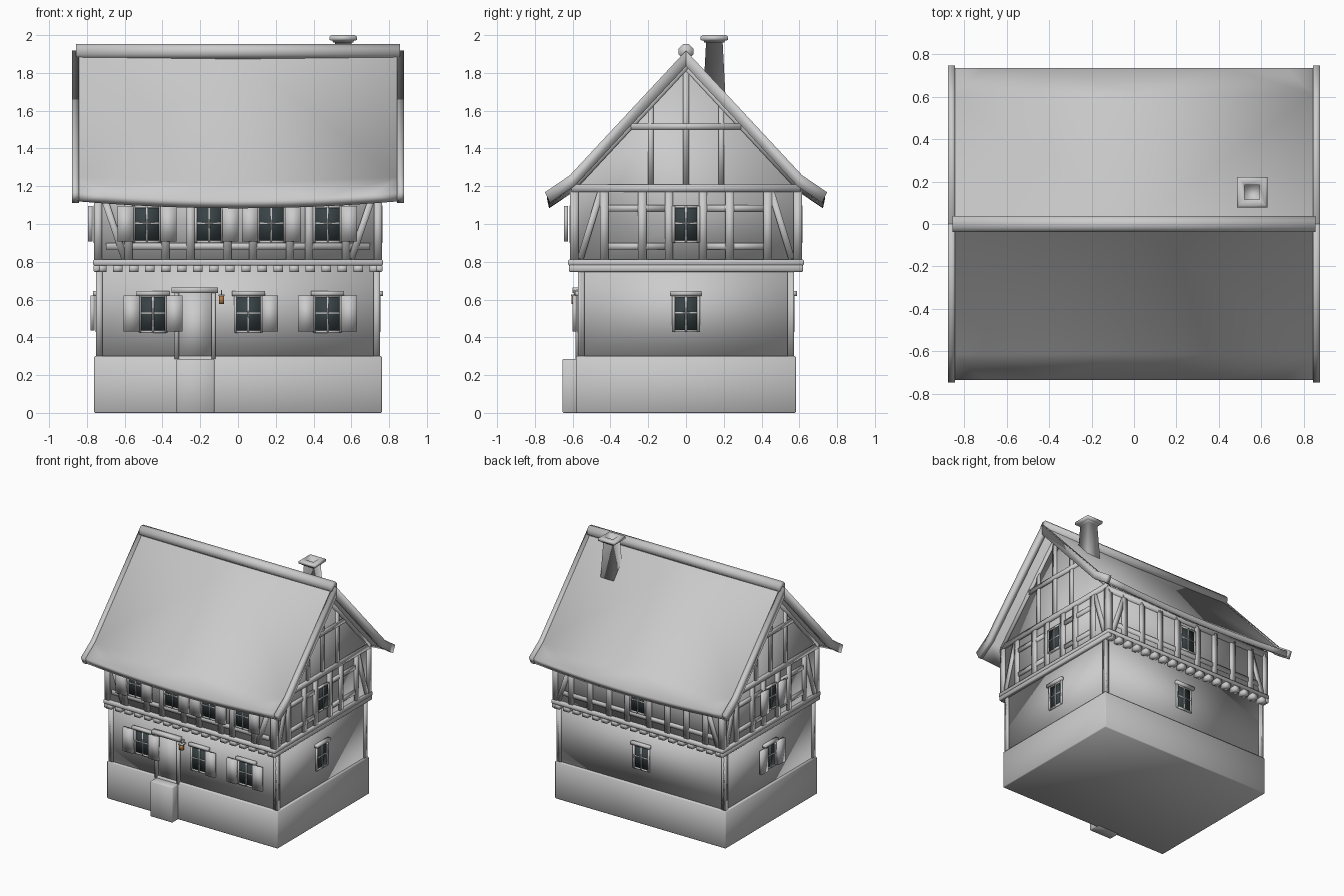
import bpy, bmesh, math
from mathutils import Vector

if "Cube" in bpy.data.objects:
    bpy.data.objects.remove(bpy.data.objects["Cube"])

parts = {}

def bm_of(name):
    return parts.setdefault(name, bmesh.new())

# Map (along wall, outward depth, height) to world for each side of the house
SIDES = {
    "front": lambda u, d, z: (u, -d, z),
    "back": lambda u, d, z: (-u, d, z),
    "right": lambda u, d, z: (d, u, z),
    "left": lambda u, d, z: (-d, -u, z),
}

def prism(name, side, pts, d0, d1):
    bm, f = bm_of(name), SIDES[side]
    a = [bm.verts.new(f(u, d0, z)) for u, z in pts]
    b = [bm.verts.new(f(u, d1, z)) for u, z in pts]
    bm.faces.new(a)
    bm.faces.new(b[::-1])
    n = len(pts)
    for i in range(n):
        j = (i + 1) % n
        bm.faces.new((a[i], b[i], b[j], a[j]))

def slab(name, side, u0, u1, z0, z1, d0, d1):
    prism(name, side, [(u0, z0), (u1, z0), (u1, z1), (u0, z1)], d0, d1)

def bar(name, side, p, q, w, d0, d1):
    p, q = Vector(p), Vector(q)
    t = (q - p).normalized()
    n = Vector((-t.y, t.x)) * w / 2
    prism(name, side, [p - n, q - n, q + n, p + n], d0, d1)

def loft(name, rings, cx, cy):
    bm = bm_of(name)
    loops = [[bm.verts.new((cx + sx * h, cy + sy * h, z))
              for sx, sy in ((-1, -1), (1, -1), (1, 1), (-1, 1))] for h, z in rings]
    for a, b in zip(loops, loops[1:]):
        for i in range(4):
            bm.faces.new((a[i], a[(i + 1) % 4], b[(i + 1) % 4], b[i]))
    bm.faces.new(loops[0][::-1])
    bm.faces.new(loops[-1])

# Plinth, door step and walls
slab("plinth", "front", -0.762, 0.762, 0, 0.3, -0.582, 0.582)
slab("door_step", "front", -0.325, -0.125, 0, 0.285, 0.55, 0.655)
slab("ground_floor_wall", "front", -0.742, 0.742, 0.29, 0.79, -0.562, 0.562)
prism("upper_wall", "right", [(-0.6, 0.79), (0.6, 0.79), (0.6, 1.19), (0, 1.85), (-0.6, 1.19)], -0.747, 0.747)
for s, e, d in (("front", 0.752, 0.562), ("back", 0.752, 0.562), ("right", 0.572, 0.742), ("left", 0.572, 0.742)):
    for k in (-1, 1):
        a, b = sorted((k * e, k * (e - 0.035)))
        slab("corner_boards", s, a, b, 0.3, 0.75, d - 0.01, d + 0.01)

# Jetty: sill beam all round, joist ends front and back, bands at the sides
slab("sill_beam", "front", -0.767, 0.767, 0.78, 0.812, -0.625, 0.625)
for s in ("front", "back"):
    for i in range(18):
        u = -0.722 + i * 1.444 / 17
        slab("joist_ends", s, u - 0.025, u + 0.025, 0.745, 0.782, 0.55, 0.618)
for s in ("right", "left"):
    slab("side_bands", s, -0.62, 0.62, 0.747, 0.785, 0.73, 0.766)

# Windows
def window(side, u, z0, z1, d, w, shutters=(), lintel=True):
    h = w / 2
    slab("window_glass", side, u - h, u + h, z0, z1, d - 0.01, d + 0.006)
    for a, b in ((u - h - 0.008, u - h + 0.006), (u + h - 0.006, u + h + 0.008), (u - 0.004, u + 0.004)):
        slab("window_frames", side, a, b, z0 - 0.006, z1 + 0.006, d - 0.005, d + 0.012)
    zm = z0 + (z1 - z0) * 0.52
    for a, b in ((z0 - 0.008, z0 + 0.005), (z1 - 0.005, z1 + 0.008), (zm - 0.004, zm + 0.004)):
        slab("window_frames", side, u - h, u + h, a, b, d - 0.005, d + 0.011)
    if lintel:
        slab("window_lintels", side, u - h - 0.018, u + h + 0.018, z1 + 0.004, z1 + 0.028, d - 0.01, d + 0.025)
    for k in shutters:
        a, b = sorted((u + k * (h + 0.002), u + k * (h + 0.087)))
        slab("shutters", side, a, b, z0, z1 + 0.006, d + 0.018, d + 0.04)

both = (-1, 1)
for u, sh in ((-0.45, both), (0.055, (1,)), (0.474, both)):
    window("front", u, 0.432, 0.616, 0.562, 0.138, sh)
UPPER = ((-0.482, both), (-0.153, (1,)), (0.177, both), (0.474, (1,)))
for u, sh in UPPER:
    window("front", u, 0.908, 1.09, 0.606, 0.138, sh, False)
for s, dg, du, sh in (("back", 0.562, 0.606, ()), ("right", 0.742, 0.753, ()), ("left", 0.742, 0.753, both)):
    window(s, 0, 0.435, 0.616, dg, 0.13, sh)
    window(s, 0, 0.908, 1.09, du, 0.13, sh, False)

# Door and lantern
slab("door", "front", -0.315, -0.14, 0.285, 0.635, 0.555, 0.568)
for a in (-0.335, -0.14):
    slab("door_frame", "front", a, a + 0.022, 0.285, 0.635, 0.555, 0.585)
slab("door_frame", "front", -0.352, -0.105, 0.635, 0.665, 0.555, 0.6)
slab("lantern", "front", -0.1, -0.074, 0.577, 0.618, 0.58, 0.605)
slab("lantern_bracket", "front", -0.103, -0.071, 0.618, 0.628, 0.56, 0.608)
slab("lantern_bracket", "front", -0.09, -0.084, 0.628, 0.65, 0.56, 0.594)

# Timber frame of the long walls
for s in ("front", "back"):
    d0, d1 = 0.59, 0.615
    slab("long_wall_timbers", s, -0.76, 0.76, 1.13, 1.175, d0, d1)
    slab("long_wall_timbers", s, -0.7, 0.7, 0.865, 0.9, d0, d1 - 0.004)
    us = ([u + k * 0.098 for u, _ in UPPER for k in both] if s == "front"
          else [k * v for v in (0.095, 0.26, 0.43, 0.6) for k in both])
    for u in us + [-0.74, 0.74]:
        slab("long_wall_timbers", s, u - 0.021, u + 0.021, 0.81, 1.15, d0, d1)
    for k in both:
        a, b = (0.71, 0.6) if s == "front" else (0.6, 0.71)
        bar("long_wall_timbers", s, (k * a, 1.14), (k * b, 0.815), 0.035, d0, d1 - 0.002)

# Timber frame of the gable walls
for s in ("right", "left"):
    d0, d1 = 0.735, 0.763
    t = "gable_timbers"
    slab(t, s, -0.605, 0.605, 1.17, 1.208, d0, d1)
    slab(t, s, -0.29, 0.29, 1.5, 1.532, d0, d1)
    slab(t, s, -0.016, 0.016, 1.2, 1.83, d0, d1 - 0.002)
    for z in (0.865, 1.067):
        for k in both:
            a, b = sorted((k * 0.09, k * 0.43))
            slab(t, s, a, b, z, z + 0.034, d0, d1 - 0.004)
    for k in both:
        for u in (0.09, 0.232, 0.433, 0.592):
            slab(t, s, k * u - 0.022, k * u + 0.022, 0.81, 1.18, d0, d1 - 0.001)
        slab(t, s, k * 0.187 - 0.015, k * 0.187 + 0.015, 1.2, 1.63, d0, d1 - 0.002)
        bar(t, s, (k * 0.45, 1.175), (k * 0.56, 0.815), 0.034, d0, d1 - 0.003)
        bar(t, s, (0, 1.835), (k * 0.6, 1.19), 0.034, d0, d1)

# Roof: one shell per slope, flared eaves; the finely divided eave sags in the middle
# rows: y, z, sag, number of divisions along x
ROWS = [(0, 1.91, 0.02, 2), (0.615, 1.248, 0.032, 2), (0.735, 1.165, 0.037, 12),
        (0.725, 1.12, 0.037, 12), (0.605, 1.196, 0.032, 2), (0, 1.85, 0.02, 2)]
bm = bm_of("roof")
for k in both:
    rows = []
    for y, z, sag, n in ROWS:
        xs = [-0.85 + 1.7 * i / n for i in range(n + 1)]
        rows.append([bm.verts.new((x, k * y, z - sag * (1 - (x / 0.85) ** 2))) for x in xs])
    for a, b in zip(rows, rows[1:]):
        m = min(len(a), len(b)) - 1
        p, q = (len(a) - 1) // m, (len(b) - 1) // m
        for i in range(m):
            bm.faces.new(a[i * p:i * p + p + 1] + b[i * q:i * q + q + 1][::-1])
    for e in (0, -1):
        r = [row[e] for row in rows]
        bm.faces.new((r[0], r[1], r[4], r[5]))
        bm.faces.new((r[1], r[2], r[3], r[4]))
bmesh.ops.triangulate(bm, faces=bm.faces)

# Verge boards following the roof edge
OUT = [(0, 1.918), (0.615, 1.258), (0.747, 1.168)]
INN = [(0.72, 1.112), (0.59, 1.2), (0, 1.835)]
for s in ("right", "left"):
    for k in both:
        prism("verge_boards", s, [(k * u, z) for u, z in OUT + INN], 0.843, 0.878)

# Ridge cap and chimney
cap = [(0.042 * math.cos(a), 1.913 + 0.042 * math.sin(a))
       for a in (math.pi / 8 + i * math.pi / 4 for i in range(8))]
prism("ridge_cap", "right", cap, -0.857, 0.857)
loft("chimney", [(0.062, 1.62), (0.044, 1.96), (0.054, 1.96), (0.056, 1.97), (0.072, 1.974),
                 (0.072, 1.992), (0.062, 2.0), (0.035, 2.0), (0.035, 1.93)], 0.557, 0.15)

# Turn every part into a smooth-shaded object
COLORS = {"window_glass": (0.04, 0.055, 0.06, 1), "lantern": (0.45, 0.2, 0.07, 1)}
for name, bm in parts.items():
    bmesh.ops.recalc_face_normals(bm, faces=bm.faces)
    for f in bm.faces:
        f.smooth = True
    me = bpy.data.meshes.new(name)
    bm.to_mesh(me)
    bm.free()
    ob = bpy.data.objects.new(name, me)
    bpy.context.collection.objects.link(ob)
    if name in COLORS:
        mat = bpy.data.materials.new(name)
        mat.diffuse_color = COLORS[name]
        mat.use_nodes = True
        mat.node_tree.nodes["Principled BSDF"].inputs["Base Color"].default_value = mat.diffuse_color
        me.materials.append(mat)
    if name in ("plinth", "door_step", "sill_beam", "side_bands"):
        mod = ob.modifiers.new("bevel", "BEVEL")
        mod.width, mod.segments = 0.006, 1
